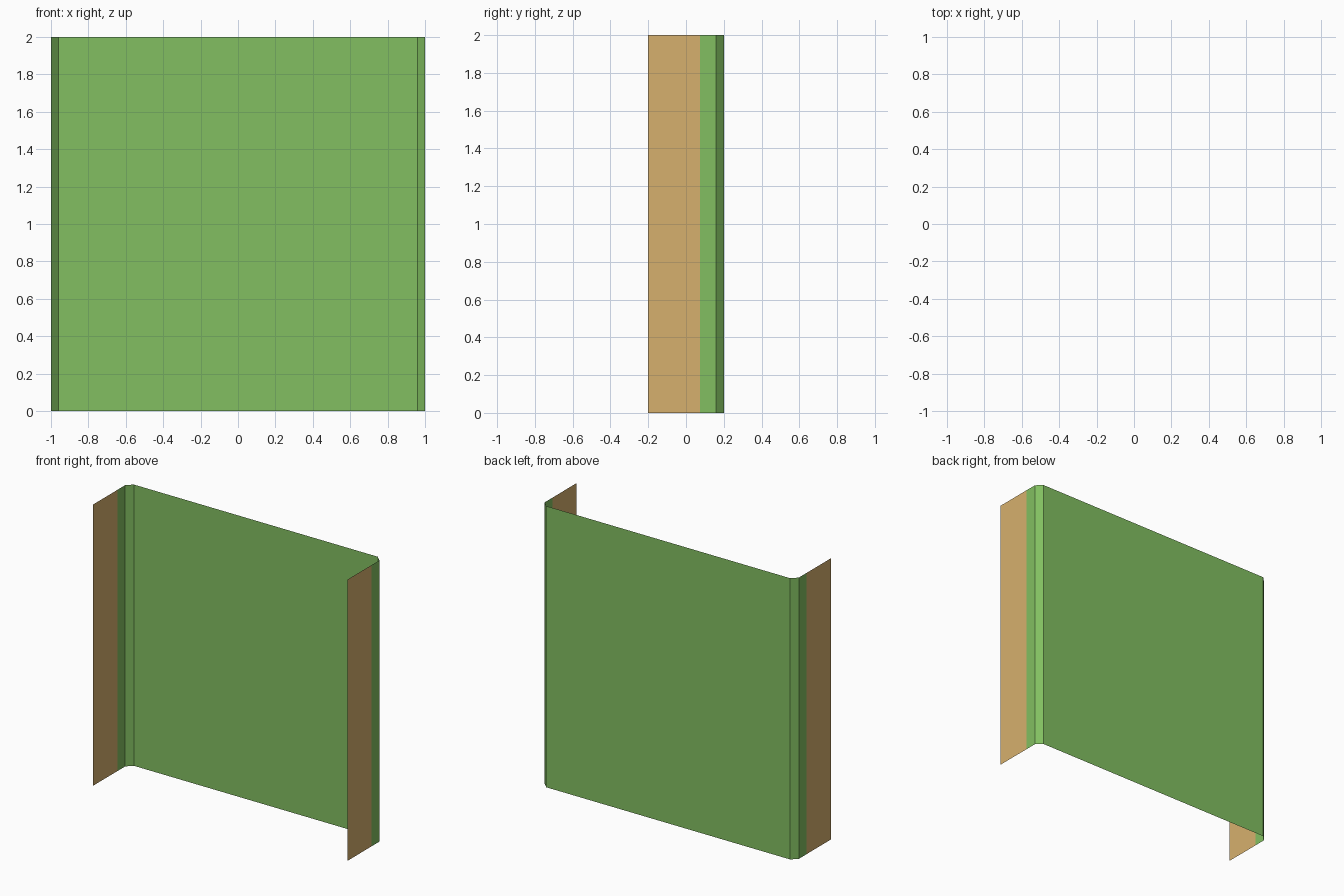
import bpy
import bmesh

if "Cube" in bpy.data.objects:
    bpy.data.objects.remove(bpy.data.objects["Cube"])


def material(name, rgb):
    m = bpy.data.materials.new(name)
    lin = [c / 12.92 if c <= 0.04045 else ((c + 0.055) / 1.055) ** 2.4 for c in rgb]
    m.diffuse_color = (*lin, 1.0)
    m.use_nodes = True
    m.node_tree.nodes["Principled BSDF"].inputs["Base Color"].default_value = m.diffuse_color
    return m


green = material("leaf green", (0.51, 0.75, 0.38))
tan = material("tan", (0.84, 0.69, 0.43))

HEIGHT = 2.0

# Half of the folded-sheet outline seen from above, mirrored to the other side
half = [(1.0, -0.2), (1.0, 0.073), (1.0, 0.16), (0.96, 0.2)]
outline = half + [(-x, y) for x, y in reversed(half)]

# Zero-thickness wall panel: one upright quad per outline segment
bm = bmesh.new()
low = [bm.verts.new((x, y, 0)) for x, y in outline]
high = [bm.verts.new((x, y, HEIGHT)) for x, y in outline]
for i in range(len(outline) - 1):
    f = bm.faces.new((low[i], low[i + 1], high[i + 1], high[i]))
    # The front strips of both side flanges are tan
    f.material_index = 1 if f.calc_center_median().y < 0 else 0

mesh = bpy.data.meshes.new("wall_panel")
bm.to_mesh(mesh)
bm.free()
mesh.materials.append(green)
mesh.materials.append(tan)
panel = bpy.data.objects.new("wall_panel", mesh)
bpy.context.collection.objects.link(panel)
